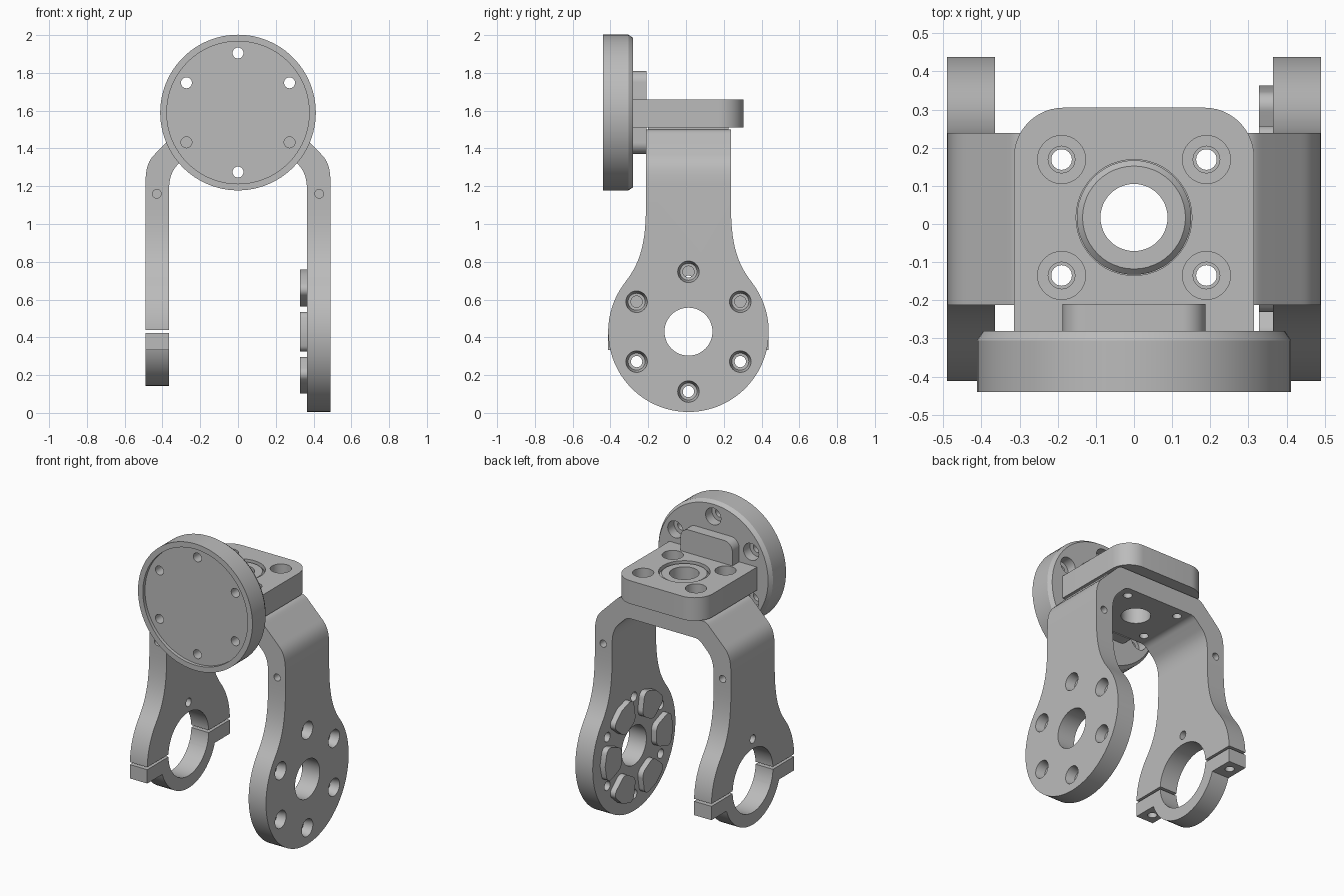
import bpy, bmesh, math
from mathutils import Vector
from mathutils.geometry import interpolate_bezier

if "Cube" in bpy.data.objects:
    bpy.data.objects.remove(bpy.data.objects["Cube"])

metal = bpy.data.materials.new("plain grey metal")
metal.use_nodes = True
grey = (0.5, 0.5, 0.5, 1)
metal.diffuse_color = grey
metal.node_tree.nodes["Principled BSDF"].inputs["Base Color"].default_value = grey

CY, CZ = 0.013, 0.43      # axis shared by the joint disc and the clamp
FZ = 1.59                 # flange centre height


def place(axis, u, v, w):
    return {"x": (w, u, v), "y": (u, w, v), "z": (u, v, w)}[axis]


def loft(name, axis, rings):
    """Skin a stack of equal-length rings [(w, points)] and cap both ends."""
    bm = bmesh.new()
    rows = [[bm.verts.new(place(axis, p[0], p[1], w)) for p in pts] for w, pts in rings]
    n = len(rows[0])
    for a, b in zip(rows, rows[1:]):
        for i in range(n):
            j = (i + 1) % n
            bm.faces.new((a[i], a[j], b[j], b[i]))
    bm.faces.new(rows[0])
    bm.faces.new(rows[-1])
    bmesh.ops.recalc_face_normals(bm, faces=bm.faces)
    mesh = bpy.data.meshes.new(name)
    bm.to_mesh(mesh)
    bm.free()
    mesh.materials.append(metal)
    ob = bpy.data.objects.new(name, mesh)
    bpy.context.collection.objects.link(ob)
    return ob


def prism(name, axis, pts, lo, hi):
    return loft(name, axis, [(lo, pts), (hi, pts)])


def arc(u, v, r, start, end, n):
    angles = [math.radians(start + (end - start) * i / n) for i in range(n + 1)]
    return [(u + r * math.cos(a), v + r * math.sin(a)) for a in angles]


def lathe(name, axis, u, v, sections, n=32):
    """Stepped cylinder from (position, radius) sections."""
    return loft(name, axis, [(w, arc(u, v, r, 0, 360, n)[:-1]) for w, r in sections])


def rect(u0, u1, v0, v1):
    return [(u0, v0), (u1, v0), (u1, v1), (u0, v1)]


def bezier(*pts):
    a, b, c, d = (Vector((*p, 0)) for p in pts)
    return [(p.x, p.y) for p in interpolate_bezier(a, b, c, d, 14)]


def rounded(pts, radii):
    """Round polygon corners by the given trim lengths."""
    out = []
    for i, r in enumerate(radii):
        p, q, s = (Vector(pts[k % len(pts)]) for k in (i - 1, i, i + 1))
        if r == 0:
            out.append(tuple(q))
            continue
        a, d = q + (p - q).normalized() * r, q + (s - q).normalized() * r
        out += bezier(a, a.lerp(q, 0.55), d.lerp(q, 0.55), d)
    return out


def boolean(ob, tool, operation="DIFFERENCE"):
    tool.hide_render = True
    mod = ob.modifiers.new("cut", "BOOLEAN")
    mod.operation, mod.solver, mod.object = operation, "EXACT", tool
    graph = bpy.context.evaluated_depsgraph_get()
    graph.update()
    mesh = bpy.data.meshes.new_from_object(ob.evaluated_get(graph))
    ob.modifiers.clear()
    ob.data = mesh
    bpy.data.objects.remove(tool)


def drill(ob, axis, u, v, *sections, n=32):
    boolean(ob, lathe("drill", axis, u, v, sections, n))


def hole_circle(u, v, r):
    return arc(u, v, r, 30, 330, 5)


# Fork: side outline crossed with the bent-strap front outline
flank = [(0.225, 1.6)] + bezier((0.225, 1.1), (0.225, 0.9), (0.255, 0.794), (0.335, 0.692))
half = flank + arc(0, CZ, 0.425, 38, -90, 36)[1:]
side = [(CY + y, z) for y, z in half] + [(CY - y, z) for y, z in half[-2::-1]]
outer = [(0.49, -0.1)] + bezier((0.49, 1.2), (0.49, 1.29), (0.48, 1.33), (0.44, 1.37)) \
    + bezier((0.34, 1.47), (0.32, 1.49), (0.31, 1.5), (0.28, 1.5))
inner = [(0.365, -0.1)] + bezier((0.365, 1.18), (0.365, 1.24), (0.35, 1.283), (0.32, 1.313)) \
    + bezier((0.28, 1.353), (0.265, 1.368), (0.25, 1.375), (0.23, 1.375))


def flip(pts):
    return [(-x, z) for x, z in pts]


strap = outer + flip(outer)[::-1] + flip(inner) + inner[::-1]
fork = prism("fork_bracket", "y", strap, -0.6, 0.6)
boolean(fork, prism("side_outline", "x", side, -0.6, 0.6), "INTERSECT")

# Right arm stops at the clamp split, with its half bore and vent hole
boolean(fork, prism("split", "z", rect(-0.6, -0.3, -0.6, 0.6), -0.2, 0.44))
drill(fork, "x", CY, CZ, (-0.6, 0.207), (-0.3, 0.207), n=64)
drill(fork, "x", CY, 0.7, (-0.6, 0.027), (-0.3, 0.027))

# Left arm: central bore and six counterbored screw holes
drill(fork, "x", CY, CZ, (0.3, 0.127), (0.6, 0.127), n=48)
for y, z in hole_circle(CY, CZ, 0.317):
    drill(fork, "x", y, z, (0.3, 0.03), (0.43, 0.03), (0.431, 0.045), (0.49, 0.057), (0.52, 0.057))

# Small blind holes in the front and back edges of both arms
for x in (-0.43, 0.43):
    for s in (-1, 1):
        drill(fork, "y", x, 1.16, (CY + s * 0.13, 0.023), (CY + s * 0.3, 0.023))

# Clamp cap below the split: half ring with two ears
cap = lathe("clamp_cap", "x", CY, CZ, [(-0.49, 0.287), (-0.365, 0.287)], 64)
ears = rect(CY - 0.425, CY + 0.425, 0.334, 0.47)
boolean(cap, prism("ears", "x", ears, -0.49, -0.365), "UNION")
boolean(cap, prism("cap_split", "z", rect(-0.6, -0.3, -0.6, 0.6), 0.424, 0.9))
drill(cap, "x", CY, CZ, (-0.6, 0.207), (-0.3, 0.207), n=64)
for s in (-1, 1):
    y = CY + s * 0.355
    drill(cap, "z", -0.4275, y, (0.2, 0.028), (0.6, 0.028))
    drill(fork, "z", -0.4275, y, (0.4, 0.022), (0.56, 0.022))

# Raised drive pads on the inner face of the left arm
pads = []
for k in range(6):
    corners = []
    for r, a in ((0.19, -20), (0.345, -20), (0.35, 0), (0.345, 20), (0.19, 20)):
        t = math.radians(60 * k + a)
        corners.append((CY + r * math.cos(t), CZ + r * math.sin(t)))
    pads.append(prism(f"drive_pad_{k + 1}", "x",
                      rounded(corners, (0.035, 0.045, 0, 0.045, 0.035)), 0.328, 0.366))

# Top plate with rounded back corners
plate = prism("top_plate", "z",
              rounded(rect(-0.315, 0.315, -0.282, 0.305), (0, 0, 0.13, 0.13)), 1.51, 1.66)
spacer = prism("plate_spacer", "z", rect(-0.28, 0.28, -0.2, 0.225), 1.49, 1.515)
PY = 0.017
for x in (-0.19, 0.19):
    for y in (PY - 0.152, PY + 0.152):
        drill(plate, "z", x, y, (1.4, 0.035), (1.59, 0.035), (1.5901, 0.063), (1.7, 0.063))
        for ob in (spacer, fork):
            drill(ob, "z", x, y, (1.3, 0.027), (1.6, 0.027))
drill(plate, "z", 0, PY, (1.4, 0.088), (1.58, 0.088), (1.5801, 0.152), (1.7, 0.152), n=48)
for ob in (spacer, fork):
    drill(ob, "z", 0, PY, (1.3, 0.088), (1.6, 0.088), n=48)

# Bushing seated in the plate
bushing = lathe("bushing", "z", 0, PY, [(1.575, 0.15), (1.635, 0.15), (1.65, 0.135)], 48)
drill(bushing, "z", 0, PY, (1.4, 0.088), (1.8, 0.088), n=48)

# Upright block joining the plate to the flange
block = prism("flange_block", "y",
              rounded(rect(-0.187, 0.187, 1.37, 1.81), (0.06,) * 4), -0.285, -0.21)

# Front flange: chamfered back edge, shallow front recess, screw holes
flange = lathe("front_flange", "y", 0, FZ,
               [(-0.44, 0.412), (-0.305, 0.412), (-0.28, 0.395)], 96)
drill(flange, "y", 0, FZ, (-0.5, 0.377), (-0.418, 0.377), n=96)
for x, z in hole_circle(0, FZ, 0.315):
    drill(flange, "y", x, z, (-0.5, 0.029), (-0.345, 0.029), (-0.3449, 0.055), (-0.2, 0.055))

# Smooth curved walls, keep machined edges crisp
bpy.ops.object.select_all(action="DESELECT")
parts = [fork, cap, plate, spacer, bushing, block, flange] + pads
for ob in parts:
    ob.select_set(True)
bpy.context.view_layer.objects.active = fork
bpy.ops.object.shade_smooth_by_angle(angle=math.radians(30))
